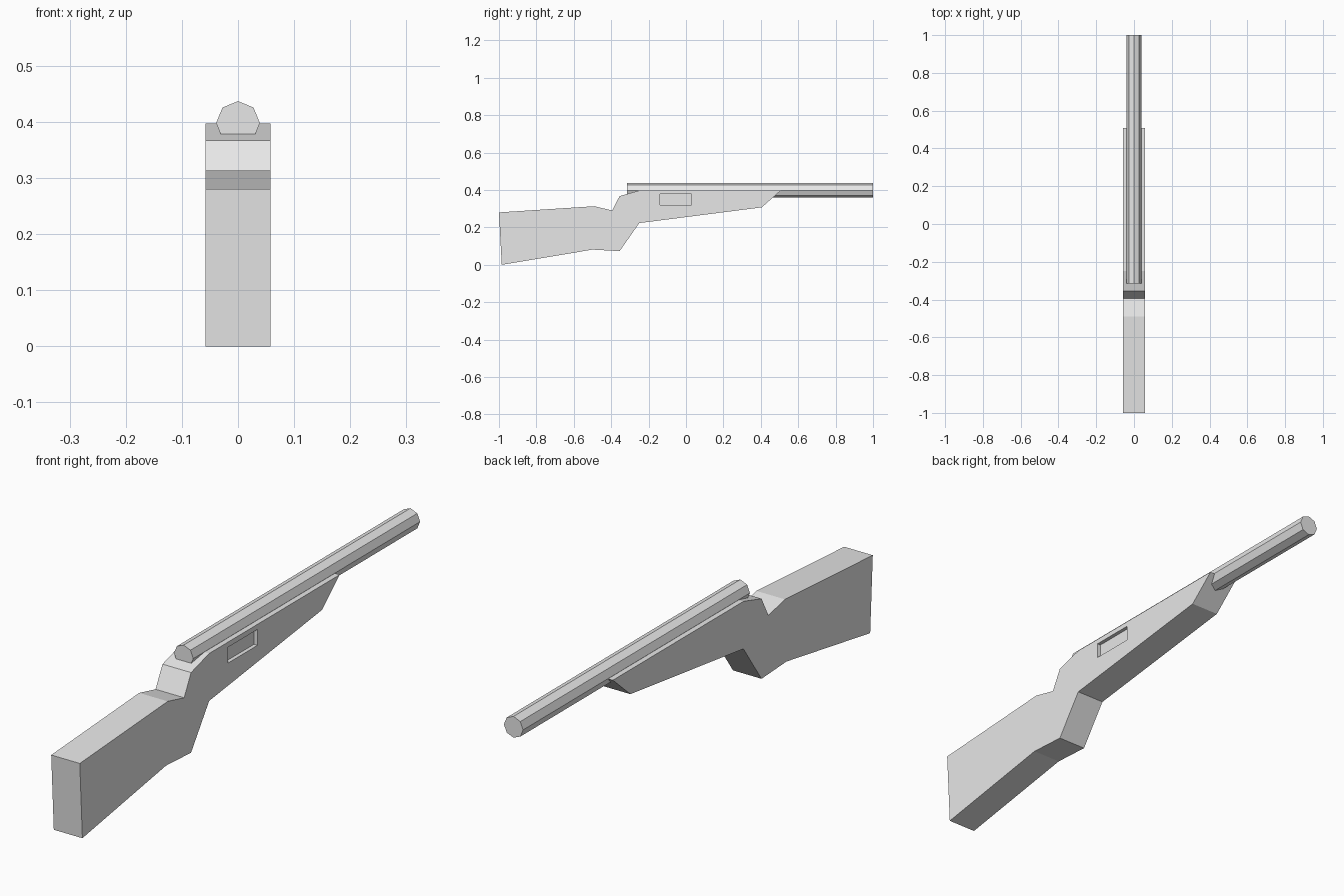
import bpy, bmesh, math
from mathutils import Matrix, Vector

cube = bpy.data.objects.get("Cube")
if cube:
    bpy.data.objects.remove(cube, do_unlink=True)

HALF_WIDTH = 0.058

grey = bpy.data.materials.new("plain grey")
grey.use_nodes = True
grey.diffuse_color = (0.8, 0.8, 0.8, 1)
grey.node_tree.nodes["Principled BSDF"].inputs["Base Color"].default_value = (0.8, 0.8, 0.8, 1)


def add_object(name, bm):
    bmesh.ops.recalc_face_normals(bm, faces=bm.faces[:])
    mesh = bpy.data.meshes.new(name)
    bm.to_mesh(mesh)
    bm.free()
    mesh.materials.append(grey)
    obj = bpy.data.objects.new(name, mesh)
    bpy.context.collection.objects.link(obj)
    return obj


def extrude_profile(name, points, x0, x1):
    """Extrude a (y, z) outline along x."""
    bm = bmesh.new()
    face = bm.faces.new([bm.verts.new((x0, y, z)) for y, z in points])
    new = bmesh.ops.extrude_face_region(bm, geom=[face])["geom"]
    moved = [v for v in new if isinstance(v, bmesh.types.BMVert)]
    bmesh.ops.translate(bm, verts=moved, vec=Vector((x1 - x0, 0, 0)))
    return add_object(name, bm)


# Stock: side outline, from the butt along the top and back underneath
stock = extrude_profile("stock", [
    (-1, 0.28), (-0.49, 0.313), (-0.395, 0.29), (-0.355, 0.367),
    (-0.25, 0.397), (0.507, 0.397), (0.405, 0.307), (-0.25, 0.223),
    (-0.355, 0.073), (-0.5, 0.081), (-0.985, 0),
], -HALF_WIDTH, HALF_WIDTH)

# Ejection port: shallow recess on one side only
cutter = extrude_profile("port_cutter", [
    (-0.14, 0.32), (0.03, 0.32), (0.03, 0.378), (-0.14, 0.378),
], HALF_WIDTH - 0.014, HALF_WIDTH + 0.05)
cutter.hide_render = True
cut = stock.modifiers.new("ejection port", "BOOLEAN")
cut.operation = "DIFFERENCE"
cut.solver = "EXACT"
cut.object = cutter
bpy.context.view_layer.objects.active = stock
bpy.ops.object.modifier_apply(modifier=cut.name)
bpy.data.objects.remove(cutter, do_unlink=True)

# Barrel: eight-sided rod with an edge on top
back, muzzle = -0.315, 1.0
bm = bmesh.new()
bmesh.ops.create_cone(
    bm, cap_ends=True, segments=8, radius1=0.039, radius2=0.039, depth=muzzle - back,
    matrix=Matrix.Translation((0, (back + muzzle) / 2, 0.398))
    @ Matrix.Rotation(math.pi / 2, 4, "X"))
add_object("barrel", bm)
